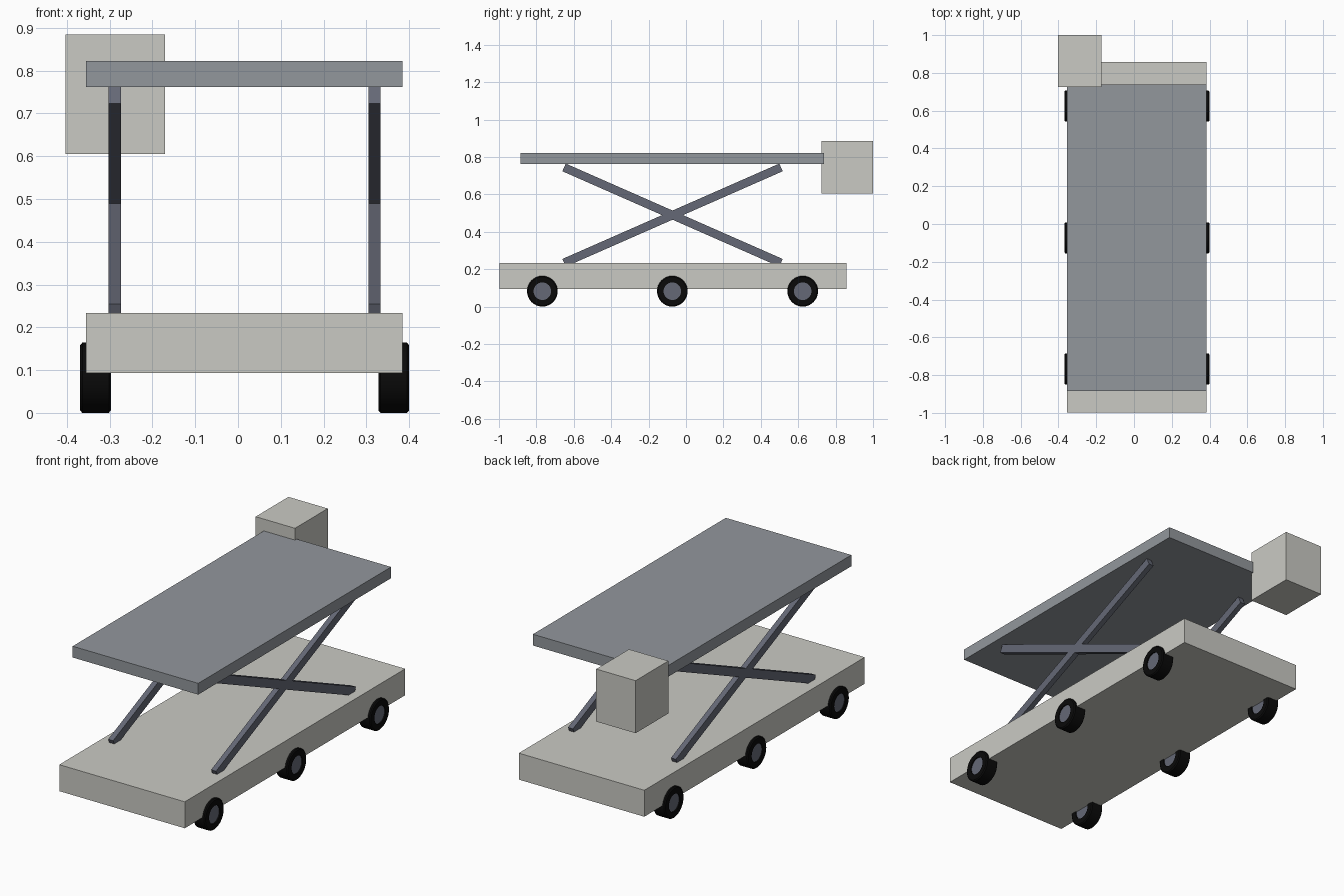
import bpy, bmesh, math
from mathutils import Matrix, Vector

cube = bpy.data.objects.get("Cube")
if cube:
    bpy.data.objects.remove(cube, do_unlink=True)


def material(name, rgb):
    mat = bpy.data.materials.new(name)
    mat.use_nodes = True
    colour = (*rgb, 1)
    mat.diffuse_color = colour
    mat.node_tree.nodes["Principled BSDF"].inputs["Base Color"].default_value = colour
    return mat


body_paint = material("warm_light_grey", (0.59, 0.59, 0.55))
deck_paint = material("mid_grey", (0.29, 0.31, 0.335))
steel = material("blue_grey_steel", (0.13, 0.14, 0.18))
rubber = material("black_rubber", (0.003, 0.003, 0.003))


def add_object(name, bm, mat):
    bmesh.ops.recalc_face_normals(bm, faces=bm.faces)
    mesh = bpy.data.meshes.new(name)
    bm.to_mesh(mesh)
    bm.free()
    mesh.materials.append(mat)
    obj = bpy.data.objects.new(name, mesh)
    bpy.context.collection.objects.link(obj)
    return obj


def box(name, centre, size, mat, tilt=0):
    bm = bmesh.new()
    bmesh.ops.create_cube(bm, size=1)
    bm.transform(Matrix.Translation(centre) @ Matrix.Rotation(tilt, 4, "X")
                 @ Matrix.Diagonal((*size, 1)))
    return add_object(name, bm, mat)


def lathe(name, profile, centre, mat, segments=32):
    """Spin a closed (x, radius) profile around the x axis."""
    bm = bmesh.new()
    verts = [bm.verts.new((x, 0, r)) for x, r in profile]
    edges = [bm.edges.new((v, verts[i - 1])) for i, v in enumerate(verts)]
    bmesh.ops.spin(bm, geom=verts + edges, cent=(0, 0, 0), axis=(1, 0, 0),
                   angle=math.tau, steps=segments)
    bmesh.ops.remove_doubles(bm, verts=bm.verts, dist=0.0001)
    bm.transform(Matrix.Translation(centre))
    obj = add_object(name, bm, mat)
    bpy.ops.object.select_all(action="DESELECT")
    obj.select_set(True)
    bpy.context.view_layer.objects.active = obj
    bpy.ops.object.shade_smooth_by_angle(angle=math.radians(35))
    return obj


MID_X = 0.015

# Chassis, raised deck and control box
box("chassis", (MID_X, -0.07, 0.1635), (0.74, 1.856, 0.141), body_paint)
box("lift_deck", (MID_X, -0.073, 0.792), (0.74, 1.624, 0.06), deck_paint)
box("control_box", (-0.287, 0.862, 0.745), (0.232, 0.276, 0.28), body_paint)

# Crossed scissor arms
half_run, half_rise = 0.58, 0.255
arm_length = 2 * math.hypot(half_run, half_rise)
arm_angle = math.atan2(half_rise, half_run)
for side, x in (("right", -0.288), ("left", 0.319)):
    for kind, sign in (("rising", 1), ("falling", -1)):
        box(f"{side}_{kind}_arm", (x, -0.072, 0.489),
            (0.029, arm_length, 0.045), steel, sign * arm_angle)

# Wheels with slightly chamfered tyres and recessed hubs
w, r, hub = 0.036, 0.082, 0.047
tyre_profile = [(-w, hub), (-w, r - 0.006), (-w + 0.005, r),
                (w - 0.005, r), (w, r - 0.006), (w, hub)]
for side, x in (("right", -0.333), ("left", 0.364)):
    for place, y in (("front", -0.768), ("middle", -0.073), ("rear", 0.624)):
        centre = Vector((x, y, r))
        lathe(f"{place}_{side}_tyre", tyre_profile, centre, rubber)
        bm = bmesh.new()
        bmesh.ops.create_cone(bm, cap_ends=True, segments=32, radius1=hub,
                              radius2=hub, depth=2 * w - 0.012)
        bm.transform(Matrix.Translation(centre) @ Matrix.Rotation(math.pi / 2, 4, "Y"))
        add_object(f"{place}_{side}_hub", bm, steel)
